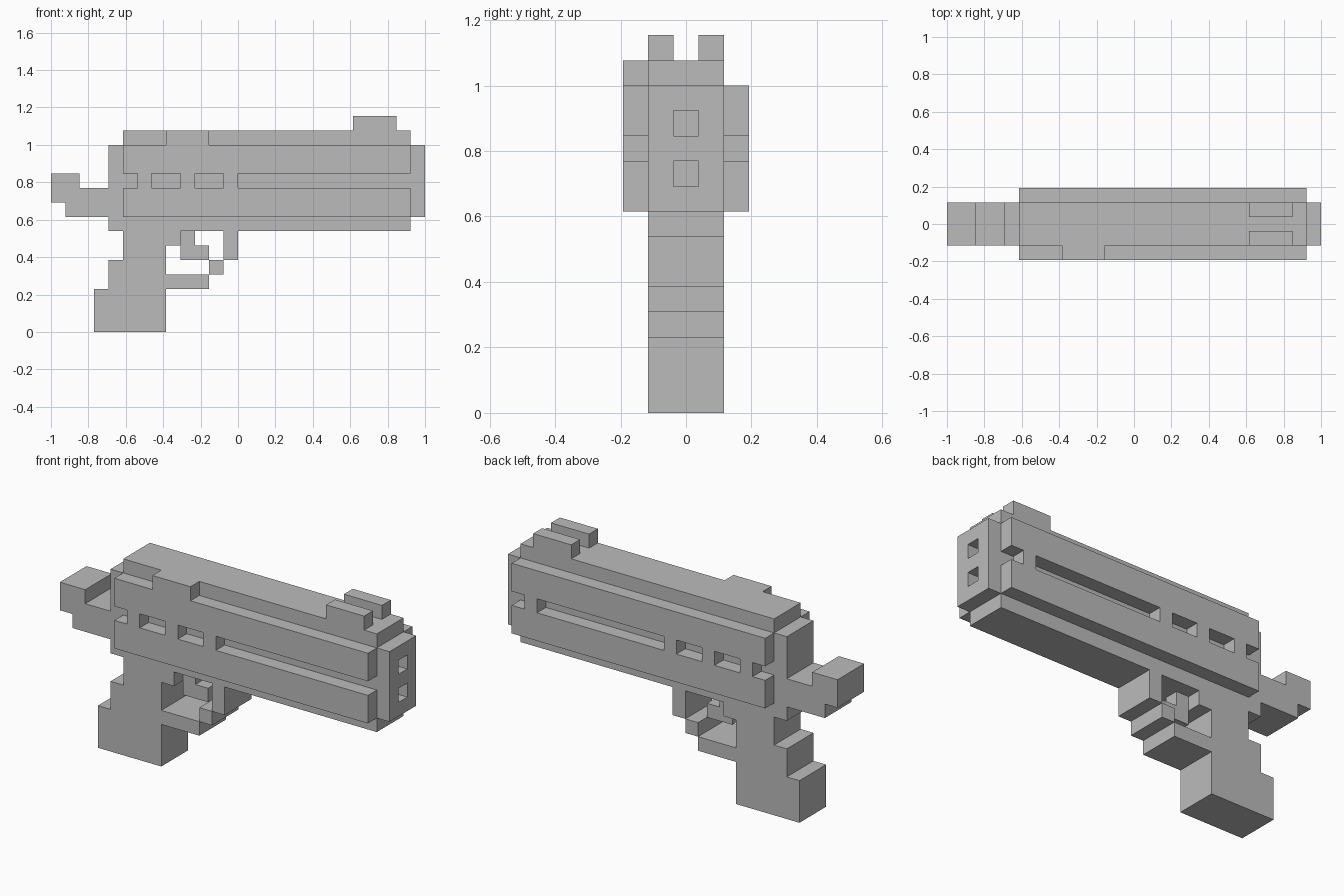
import bpy
import bmesh
from mathutils import Vector

if "Cube" in bpy.data.objects:
    bpy.data.objects.remove(bpy.data.objects["Cube"], do_unlink=True)

U = 1 / 13  # size of one block

grey = bpy.data.materials.new("plain grey")
grey.use_nodes = True
grey.diffuse_color = (0.5, 0.5, 0.5, 1)
bsdf = next(n for n in grey.node_tree.nodes if n.type == 'BSDF_PRINCIPLED')
bsdf.inputs["Base Color"].default_value = grey.diffuse_color


def finish(name, bm):
    """Scale from block units, merge flat faces and link the object."""
    bmesh.ops.remove_doubles(bm, verts=bm.verts, dist=0.001)
    bmesh.ops.recalc_face_normals(bm, faces=bm.faces)
    for v in bm.verts:
        v.co = Vector((v.co.x - 13, v.co.y, v.co.z)) * U
    mesh = bpy.data.meshes.new(name)
    bm.to_mesh(mesh)
    bm.free()
    mesh.materials.append(grey)
    obj = bpy.data.objects.new(name, mesh)
    bpy.context.collection.objects.link(obj)
    return obj


def profile(name, points, y0, y1):
    """Extrude a side outline (x, z) from y0 to y1."""
    bm = bmesh.new()
    face = bm.faces.new([bm.verts.new((x, y0, z)) for x, z in points])
    out = bmesh.ops.extrude_face_region(bm, geom=[face])
    verts = [g for g in out["geom"] if isinstance(g, bmesh.types.BMVert)]
    bmesh.ops.translate(bm, verts=verts, vec=(0, y1 - y0, 0))
    return finish(name, bm)


def rect(x0, x1, z0, z1):
    return [(x0, z0), (x1, z0), (x1, z1), (x0, z1)]


def pierced(name, axis, outer, holes, d0, d1):
    """Slab of unit cells across the given axis, with open cells left out."""
    def inside(a, b, r):
        return r[0] <= a < r[1] and r[2] <= b < r[3]

    a0, a1, b0, b1 = outer
    cells = {(a, b) for a in range(a0, a1) for b in range(b0, b1)
             if not any(inside(a, b, h) for h in holes)}

    def place(a, b, d):
        return (a, d, b) if axis == 'y' else (d, a - 2.5, b)

    bm = bmesh.new()

    def quad(*corners):
        bm.faces.new([bm.verts.new(place(*c)) for c in corners])

    for a, b in cells:
        for d in (d0, d1):
            quad((a, b, d), (a + 1, b, d), (a + 1, b + 1, d), (a, b + 1, d))
        # Side walls only where the neighbouring cell is open
        for da, db, p, q in ((-1, 0, (0, 0), (0, 1)), (1, 0, (1, 0), (1, 1)),
                             (0, -1, (0, 0), (1, 0)), (0, 1, (0, 1), (1, 1))):
            if (a + da, b + db) not in cells:
                p, q = (a + p[0], b + p[1]), (a + q[0], b + q[1])
                quad((*p, d0), (*q, d0), (*q, d1), (*p, d1))
    bmesh.ops.remove_doubles(bm, verts=bm.verts, dist=0.001)
    bmesh.ops.dissolve_limit(bm, angle_limit=0.01, verts=bm.verts, edges=bm.edges)
    return finish(name, bm)


# Central body with the stepped grip
profile("body_and_grip", [
    (3, 0), (8, 0), (8, 6), (9, 6), (9, 7), (25, 7), (25, 14), (5, 14),
    (5, 13), (4, 13), (4, 7), (5, 7), (5, 5), (4, 5), (4, 3), (3, 3)], -1.5, 1.5)

# Hammer at the rear
profile("hammer", [(1, 8), (4, 8), (4, 10), (2, 10), (2, 11), (0, 11),
                   (0, 9), (1, 9)], -1.5, 1.5)

# Stepped trigger guard: rail, corner block and front post
for part, box in (("guard_rail", (8, 11, 3, 4)), ("guard_corner", (11, 12, 4, 5)),
                  ("guard_post", (12, 13, 5, 7))):
    profile(part, rect(*box), -1.5, 1.5)

# Trigger
profile("trigger", [(9, 5), (11, 5), (11, 6), (10, 6), (10, 7), (9, 7)], -0.5, 0.5)

# Side plates with windows and a long slot
windows = [(5, 6, 10, 11), (7, 9, 10, 11), (10, 12, 10, 11)]
plate = (5, 25, 8, 13)
pierced("right_plate", 'y', plate, windows + [(13, 25, 10, 11)], -2.5, -1.5)
pierced("left_plate", 'y', plate,
        windows + [(13, 23, 10, 11), (24, 25, 10, 11)], 1.5, 2.5)

# Raised block on the right plate
profile("side_block", rect(8, 11, 13, 14), -2.5, -1.5)

# Muzzle block with two square openings
pierced("muzzle", 'x', (1, 4, 8, 13), [(2, 3, 9, 10), (2, 3, 11, 12)], 25, 26)

# Pair of front sights
for side, y in (("left", 0.5), ("right", -1.5)):
    profile(side + "_sight", rect(21, 24, 14, 15), y, y + 1)
